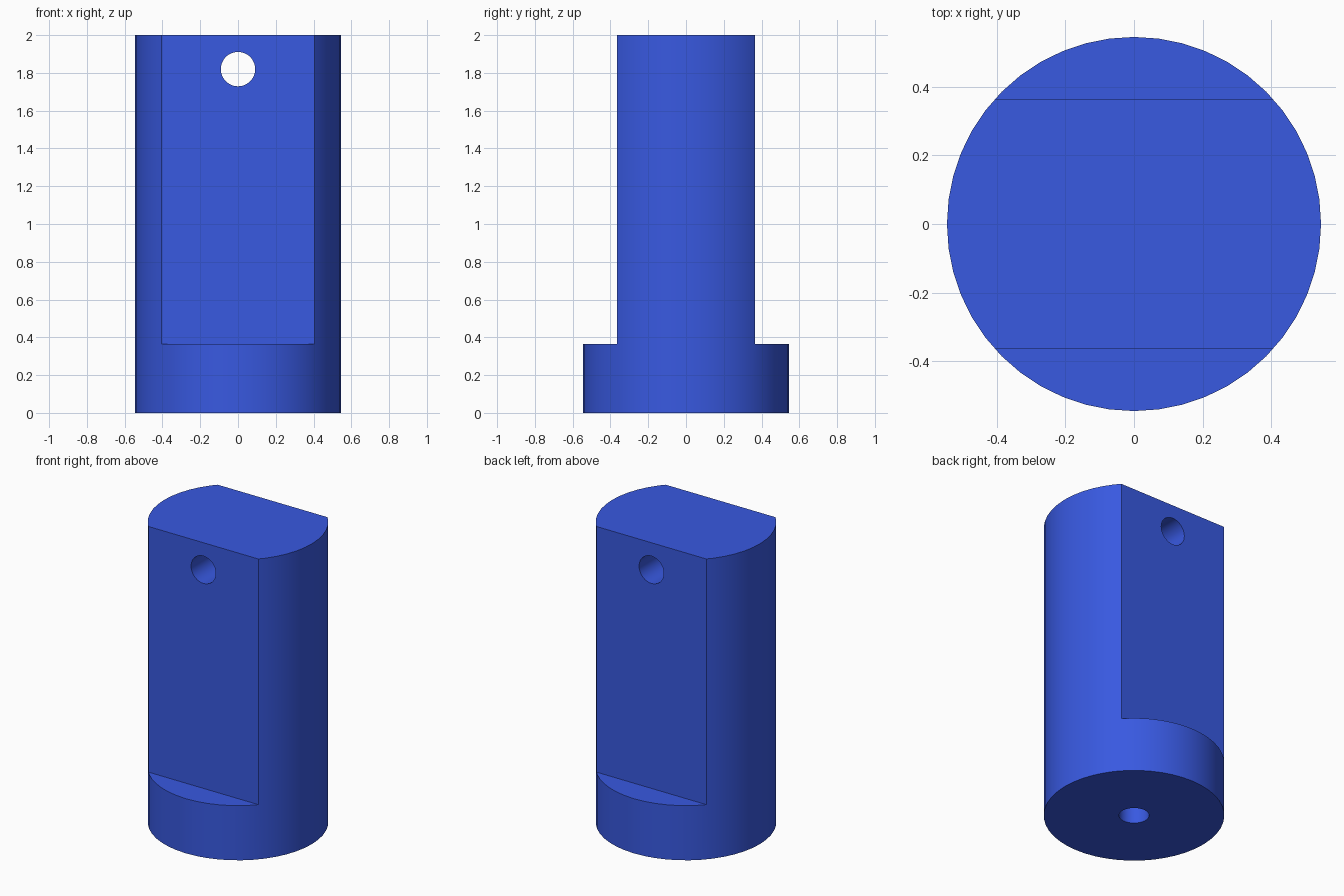
import bpy
from math import pi

if "Cube" in bpy.data.objects:
    bpy.data.objects.remove(bpy.data.objects["Cube"])

R = 0.545        # body radius
FLAT = 0.364     # half thickness between flats, and collar height
HOLE = 0.091     # hole radius


def cylinder(name, r, depth, loc, rot=(0, 0, 0), sides=48):
    bpy.ops.mesh.primitive_cylinder_add(vertices=sides, radius=r, depth=depth,
                                        location=loc, rotation=rot)
    ob = bpy.context.object
    ob.name = name
    return ob


def box(name, size, loc):
    bpy.ops.mesh.primitive_cube_add(size=1, location=loc)
    ob = bpy.context.object
    ob.name = name
    ob.scale = size
    return ob


def cut(body, cutter):
    cutter.hide_render = True
    mod = body.modifiers.new(cutter.name, 'BOOLEAN')
    mod.operation = 'DIFFERENCE'
    mod.solver = 'EXACT'
    mod.object = cutter
    bpy.context.view_layer.objects.active = body
    bpy.ops.object.modifier_apply(modifier=mod.name)
    bpy.data.objects.remove(cutter)


# Round post
post = cylinder("flatted_post", R, 2, (0, 0, 1))

# Two flats above the collar
for side in (-1, 1):
    cut(post, box("flat_cutter", (2, 1, 2), (0, side * (FLAT + 0.5), FLAT + 1)))

# Cross hole near the top, blind hole up from the base
cut(post, cylinder("cross_hole_cutter", HOLE, 2, (0, 0, 1.82), (pi / 2, 0, 0)))
cut(post, cylinder("base_hole_cutter", HOLE, 1.82, (0, 0, 0)))

# Blue finish and smooth curved walls
blue = bpy.data.materials.new("blue")
blue.diffuse_color = (0.04, 0.1, 0.75, 1)
blue.use_nodes = True
blue.node_tree.nodes["Principled BSDF"].inputs["Base Color"].default_value = blue.diffuse_color
post.data.materials.clear()
post.data.materials.append(blue)
bpy.ops.object.select_all(action='DESELECT')
post.select_set(True)
bpy.context.view_layer.objects.active = post
bpy.ops.object.shade_smooth_by_angle(angle=pi / 6)
